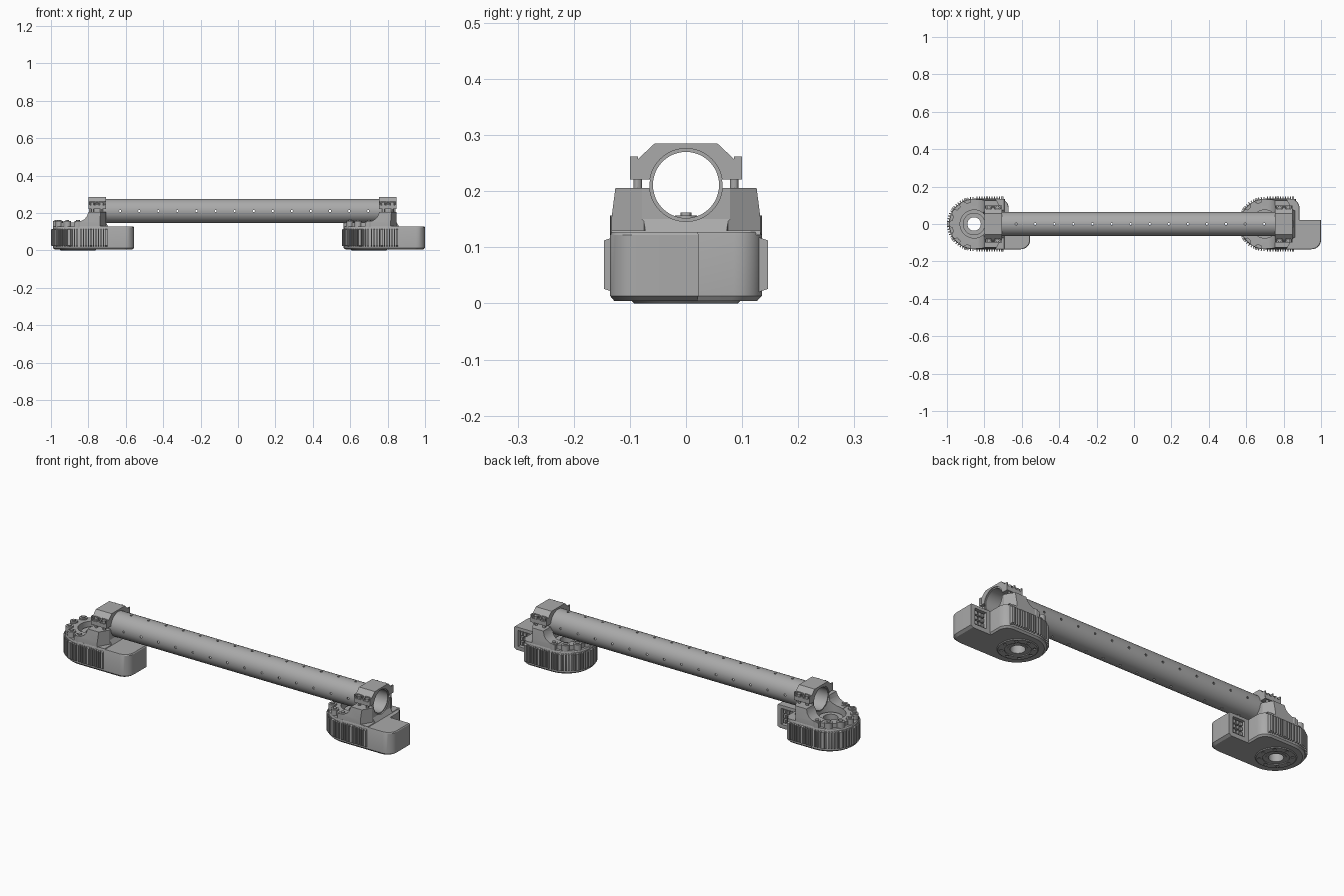
import bpy, bmesh, math
from mathutils import Vector, Matrix

cube = bpy.data.objects.get("Cube")
if cube:
    bpy.data.objects.remove(cube)

grey = bpy.data.materials.new("machined grey")
grey.use_nodes = True
grey.diffuse_color = (0.4, 0.4, 0.4, 1)
grey.node_tree.nodes["Principled BSDF"].inputs["Base Color"].default_value = (0.4, 0.4, 0.4, 1)

ROTOR_X = -0.855      # rotor axis of the first drive
SPACING = 1.555       # distance between the two drives
AXIS_Z, TUBE_R = 0.211, 0.065
unit = []             # parts repeated for the second drive


def finish(name, bm, keep=True):
    bmesh.ops.recalc_face_normals(bm, faces=bm.faces)
    me = bpy.data.meshes.new(name)
    bm.to_mesh(me)
    bm.free()
    me.materials.append(grey)
    ob = bpy.data.objects.new(name, me)
    bpy.context.collection.objects.link(ob)
    if keep:
        unit.append(ob)
    return ob


def add_loft(bm, rings):
    """Closed skin through rings of equal point count."""
    loops = [[bm.verts.new(p) for p in r] for r in rings]
    n = len(loops[0])
    for a, b in zip(loops, loops[1:]):
        for i in range(n):
            bm.faces.new((a[i], a[(i + 1) % n], b[(i + 1) % n], b[i]))
    bm.faces.new(loops[0][::-1])
    bm.faces.new(loops[-1])


def add_prism(bm, pts, lo, hi, axis="z"):
    place = {"z": lambda u, v, w: (u, v, w), "x": lambda u, v, w: (w, u, v),
             "y": lambda u, v, w: (u, w, v)}[axis]
    add_loft(bm, [[place(u, v, w) for u, v in pts] for w in (lo, hi)])


def add_box(bm, c, s, turn=0):
    m = Matrix.Translation(c) @ Matrix.Rotation(turn, 4, "Z") @ Matrix.Diagonal((*s, 1))
    bmesh.ops.create_cube(bm, size=1, matrix=m)


def arc(cx, cy, r, a0, a1, n):
    return [(cx + r * math.cos(math.radians(a0 + (a1 - a0) * i / n)),
             cy + r * math.sin(math.radians(a0 + (a1 - a0) * i / n))) for i in range(n + 1)]


def disc(cx, cy, r, n=32):
    return arc(cx, cy, r, 0, 360, n)[:-1]


def boolean(ob, bm, op="DIFFERENCE"):
    tool = finish("cutter", bm, keep=False)
    tool.hide_render = True
    mod = ob.modifiers.new("cut", "BOOLEAN")
    mod.operation, mod.object, mod.solver = op, tool, "EXACT"
    me = bpy.data.meshes.new_from_object(ob.evaluated_get(bpy.context.evaluated_depsgraph_get()))
    ob.modifiers.clear()
    ob.data = me
    bpy.data.objects.remove(tool)


# Drive housing: rounded motor end, offset electronics box, chamfered rims
outline = (arc(0, 0, 0.135, 90, 270, 32) + arc(0.25, -0.085, 0.05, 270, 360, 8)
           + [(0.30, 0.022), (0.185, 0.022)] + arc(0.135, 0.085, 0.05, 0, 90, 8))


def ring(scale, z):
    return [(0.08 + (x - 0.08) * scale, -0.01 + (y + 0.01) * scale, z) for x, y in outline]


bm = bmesh.new()
add_loft(bm, [ring(0.94, 0.004), ring(1, 0.013), ring(1, 0.122), ring(0.985, 0.127)])
housing = finish("drive_housing", bm)
bm = bmesh.new()
add_prism(bm, disc(0, 0, 0.036), -0.1, 0.3)
boolean(housing, bm)
bm = bmesh.new()
add_prism(bm, disc(0, 0, 0.075), 0.112, 0.3)
boolean(housing, bm)
# Connector pocket on the back of the electronics box
bm = bmesh.new()
add_box(bm, (0.242, 0.02, 0.068), (0.07, 0.04, 0.085))
boolean(housing, bm)
bm = bmesh.new()
for x in (0.222, 0.242, 0.262):
    for z in (0.042, 0.068, 0.094):
        add_box(bm, (x, 0.006, z), (0.014, 0.018, 0.018))
finish("connectors", bm)

# Cooling ribs: short groups around the rounded end and along both sides
bm = bmesh.new()


def rib(pos, angle, width=0.0055, lo=0.026, hi=0.112):
    out = Vector((math.cos(angle), math.sin(angle), 0))
    side = Vector((-out.y, out.x, 0)) * width / 2
    rings = []
    for z, d in ((lo - 0.006, -0.006), (lo, 0.0115), (hi, 0.0115), (hi + 0.006, -0.006)):
        inner, outer = pos - out * 0.008, pos + out * d
        rings.append([Vector((p.x, p.y, z)) for p in
                      (inner - side, outer - side, outer + side, inner + side)])
    add_loft(bm, rings)


for i in range(31):
    a = math.radians(92 + i * 176 / 30)
    rib(Vector((0.1335 * math.cos(a), 0.1335 * math.sin(a), 0)), a, 0.015 if i % 6 == 3 else 0.0055)
for sy in (1, -1):
    for i in range(11):
        rib(Vector((0.015 + i * 0.0135, sy * 0.135, 0)), sy * math.pi / 2, 0.012 if i in (4, 10) else 0.0055)
finish("cooling_ribs", bm)

# Underside cover with hub ring, recess and screws
bm = bmesh.new()
add_loft(bm, [[(x, y, z) for x, y in disc(0, 0, r, 48)] for r, z in ((0.092, 0), (0.1, 0.007), (0.1, 0.02))])
cover = finish("bottom_cover", bm)
bm = bmesh.new()
add_prism(bm, disc(0, 0, 0.036), -0.1, 0.1)
boolean(cover, bm)
bm = bmesh.new()
add_prism(bm, disc(0, 0, 0.062), -0.1, 0.009)
for i in range(8):
    a = math.radians(45 * i)
    add_prism(bm, disc(0.077 * math.cos(a), 0.077 * math.sin(a), 0.008, 12), -0.1, 0.008)
boolean(cover, bm)


def hub_ring(name, r0, r1, z0, z1):
    bm = bmesh.new()
    add_prism(bm, disc(0, 0, r1), z0, z1)
    ob = finish(name, bm)
    bm = bmesh.new()
    add_prism(bm, disc(0, 0, r0), z0 - 0.1, z1 + 0.1)
    boolean(ob, bm)


hub_ring("bottom_hub", 0.036, 0.048, 0.002, 0.03)
hub_ring("top_hub", 0.036, 0.060, 0.10, 0.128)

# Mounting flange with scalloped screw bosses
hub_ring("mount_flange", 0.075, 0.118, 0.12, 0.150)
bm = bmesh.new()
for a in range(60, 301, 30):
    x, y = 0.115 * math.cos(math.radians(a)), 0.115 * math.sin(math.radians(a))
    add_prism(bm, disc(x, y, 0.020, 16), 0.12, 0.157)
    add_prism(bm, disc(x, y, 0.010, 12), 0.15, 0.162)
finish("flange_bosses", bm)

# Saddle: swept side profile, tapered flanks, cut by the rotor well and the tube
side = [(-0.02, 0.122), (-0.02, 0.152), (0.015, 0.157), (0.035, 0.168), (0.048, 0.184),
        (0.055, 0.206), (0.148, 0.206), (0.148, 0.15), (0.165, 0.122)]
bm = bmesh.new()
add_prism(bm, side, -0.16, 0.16, "y")
saddle = finish("saddle", bm)
bm = bmesh.new()
half = [(0.133, 0.1), (0.133, 0.15), (0.124, 0.22)]
add_prism(bm, half + [(-y, z) for y, z in reversed(half)], -0.1, 0.3, "x")
boolean(saddle, bm, "INTERSECT")
bm = bmesh.new()
add_prism(bm, disc(0, 0, 0.075), 0, 0.3)
boolean(saddle, bm)
bm = bmesh.new()
add_prism(bm, disc(0, AXIS_Z, TUBE_R, 48), -0.1, 0.3, "x")
boolean(saddle, bm)
# Sloped corner reliefs under the clamp
bm = bmesh.new()
for s in (1, -1):
    add_prism(bm, [(0.10, s * 0.16), (0.19, s * 0.16), (0.19, s * 0.065), (0.15, s * 0.075)], 0.13, 0.3)
boolean(saddle, bm)

# Clamp cap over the tube
half = [(0.056, 0.285), (0.088, 0.255), (0.1, 0.247), (0.1, 0.221), (0.0, 0.221)]
bm = bmesh.new()
add_prism(bm, half + [(-y, z) for y, z in reversed(half[:-1])], 0.055, 0.148, "x")
cap = finish("clamp_cap", bm)
bm = bmesh.new()
add_prism(bm, disc(0, AXIS_Z, TUBE_R, 48), -0.1, 0.3, "x")
for s in (1, -1):
    for x in (0.078, 0.125):
        add_box(bm, (x, s * 0.094, 0.268), (0.03, 0.026, 0.05))
boolean(cap, bm)
# Clamp screws and lugs
bm = bmesh.new()
for s in (1, -1):
    for x in (0.0575, 0.1015, 0.1455):
        add_box(bm, (x, s * 0.0925, 0.245), (0.006, 0.014, 0.034))
    for x in (0.078, 0.125):
        add_prism(bm, disc(x, s * 0.086, 0.008, 12), 0.19, 0.24)
        add_prism(bm, disc(x, s * 0.088, 0.0105, 12), 0.235, 0.256)
finish("clamp_screws", bm)

# Second drive is the same unit shifted along the tube
for ob in list(unit):
    twin = ob.copy()
    twin.name = "left_" + ob.name
    twin.location.x = ROTOR_X + SPACING
    bpy.context.collection.objects.link(twin)
    ob.name = "right_" + ob.name
    ob.location.x = ROTOR_X

# Main tube with rows of small drilled holes
bm = bmesh.new()
add_prism(bm, disc(0, AXIS_Z, TUBE_R, 48), -0.797, 0.843, "x")
tube = finish("main_tube", bm)
bm = bmesh.new()
add_prism(bm, disc(0, AXIS_Z, 0.059, 48), -1, 1, "x")
boolean(tube, bm)
bm = bmesh.new()
for i in range(14):
    x = -0.63 + i * 0.102
    add_prism(bm, disc(x, 0, 0.006, 10), 0.1, 0.2)
    add_prism(bm, disc(x, 0, 0.006, 10), 0.22, 0.3)
    for s in (1, -1):
        add_prism(bm, disc(x, AXIS_Z, 0.006, 10), s * 0.04, s * 0.1, "y")
boolean(tube, bm)

# Smooth the round surfaces, keep edges sharp
bpy.ops.object.select_all(action="DESELECT")
for ob in unit:
    ob.select_set(True)
bpy.context.view_layer.objects.active = tube
bpy.ops.object.shade_smooth_by_angle(angle=math.radians(30))
